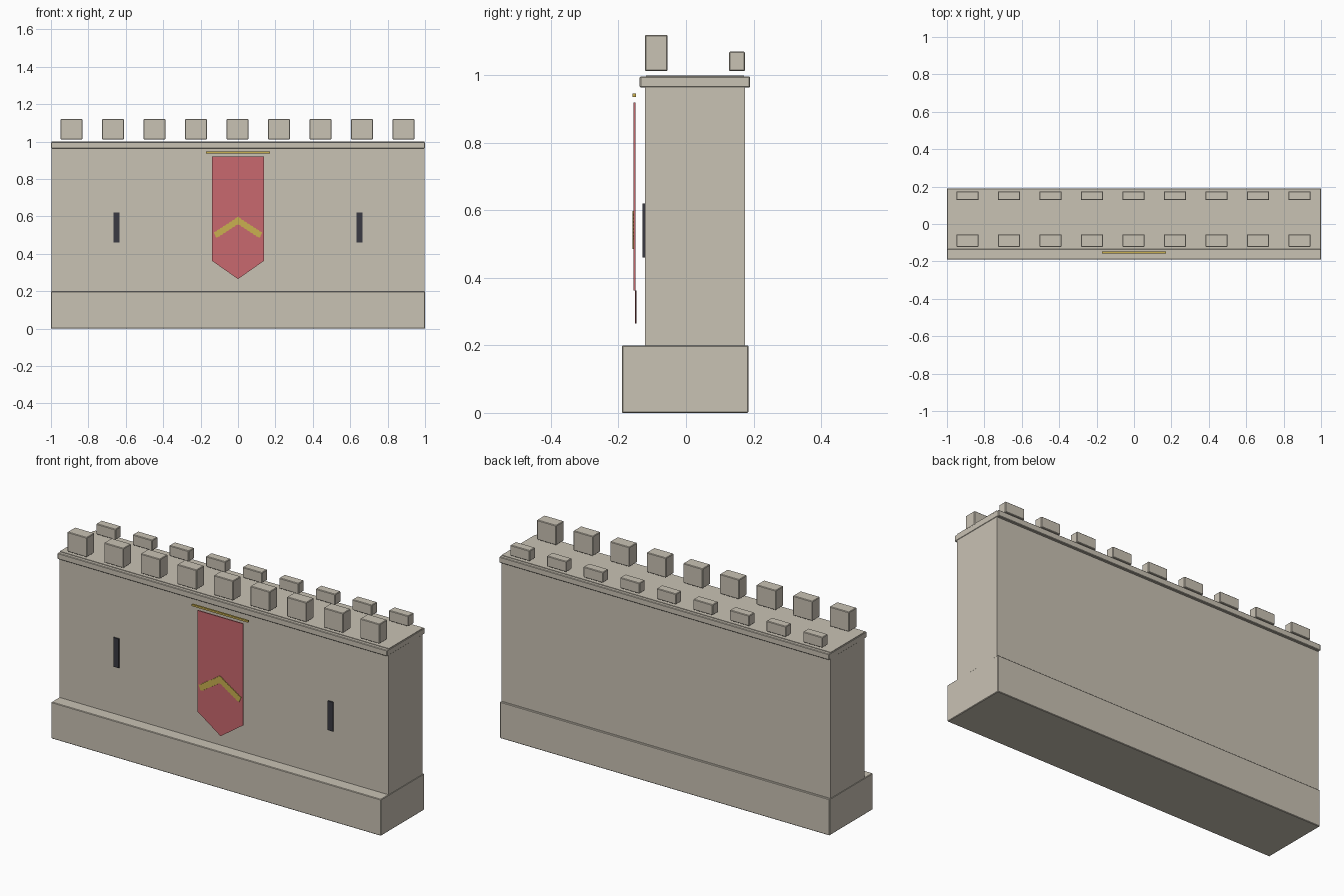
import bpy, bmesh, math
from mathutils import Matrix, Vector

if "Cube" in bpy.data.objects:
    bpy.data.objects.remove(bpy.data.objects["Cube"])


def material(name, rgb):
    """Flat colour given as 0-255 display values, stored linear."""
    m = bpy.data.materials.new(name)
    lin = [((c / 255 + 0.055) / 1.055) ** 2.4 for c in rgb]
    m.diffuse_color = (*lin, 1)
    m.use_nodes = True
    m.node_tree.nodes["Principled BSDF"].inputs["Base Color"].default_value = m.diffuse_color
    return m


STONE = material("stone", (201, 194, 180))
RED = material("banner_red", (201, 104, 110))
GOLD = material("gold", (202, 176, 80))
DARK = material("slit_dark", (58, 58, 66))


def finish(name, bm, mat, bevel=0):
    mesh = bpy.data.meshes.new(name)
    bm.to_mesh(mesh)
    bm.free()
    mesh.materials.append(mat)
    ob = bpy.data.objects.new(name, mesh)
    bpy.context.collection.objects.link(ob)
    if bevel:
        mod = ob.modifiers.new("worn_edges", 'BEVEL')
        mod.width = bevel
        mod.segments = 1
    return ob


def box(name, x, y, z, mat, bevel=0, tilt=0):
    """Box from (min, max) ranges, optionally tilted about y."""
    bm = bmesh.new()
    centre = Vector([(a + b) / 2 for a, b in (x, y, z)])
    size = Vector([b - a for a, b in (x, y, z)])
    mat4 = (Matrix.Translation(centre) @ Matrix.Rotation(tilt, 4, 'Y')
            @ Matrix.Diagonal((*size, 1)))
    bmesh.ops.create_cube(bm, size=1, matrix=mat4)
    return finish(name, bm, mat, bevel)


# Wall mass: plinth, body, coping and walkway
box("plinth", (-1, 1), (-0.19, 0.185), (0, 0.2), STONE, 0.003)
box("wall_body", (-0.998, 0.998), (-0.122, 0.175), (0.19, 0.98), STONE)
box("coping", (-1, 1), (-0.137, 0.19), (0.964, 0.997), STONE, 0.003)
box("walkway", (-0.998, 0.998), (-0.118, 0.172), (0.98, 1.0), STONE)

# Two rows of merlons, taller at the front
for i in range(9):
    cx = (i - 4) * 0.222 - 0.003
    span = (cx - 0.059, cx + 0.059)
    box("front_merlon", span, (-0.122, -0.055), (1.012, 1.12), STONE, 0.003)
    box("rear_merlon", span, (0.127, 0.175), (1.012, 1.07), STONE, 0.003)

# Arrow slits
for s in (-1, 1):
    cx = s * 0.65
    box("arrow_slit", (cx - 0.016, cx + 0.016), (-0.129, -0.121),
        (0.46, 0.62), DARK)

# Banner cloth with pointed tail
box("banner_cloth", (-0.138, 0.138), (-0.155, -0.149), (0.362, 0.92), RED)
bm = bmesh.new()
tail = bm.faces.new([bm.verts.new(p) for p in
                     ((-0.138, -0.151, 0.362), (0, -0.151, 0.265),
                      (0.138, -0.151, 0.362))])
new = bmesh.ops.extrude_face_region(bm, geom=[tail])["geom"]
bmesh.ops.translate(bm, vec=(0, 0.005, 0),
                    verts=[g for g in new if isinstance(g, bmesh.types.BMVert)])
bmesh.ops.recalc_face_normals(bm, faces=bm.faces)
finish("banner_tail", bm, RED)

# Banner rod
box("banner_rod", (-0.17, 0.17), (-0.158, -0.148), (0.936, 0.946), GOLD)

# Stepped chevron of small tilted plates
for s in (-1, 1):
    for i in range(8):
        t = i / 7
        cx, cz = s * 0.112 * t, 0.578 - 0.073 * t
        box("chevron_plate", (cx - 0.012, cx + 0.012), (-0.158, -0.1545),
            (cz - 0.016, cz + 0.016), GOLD, tilt=s * math.radians(22))
